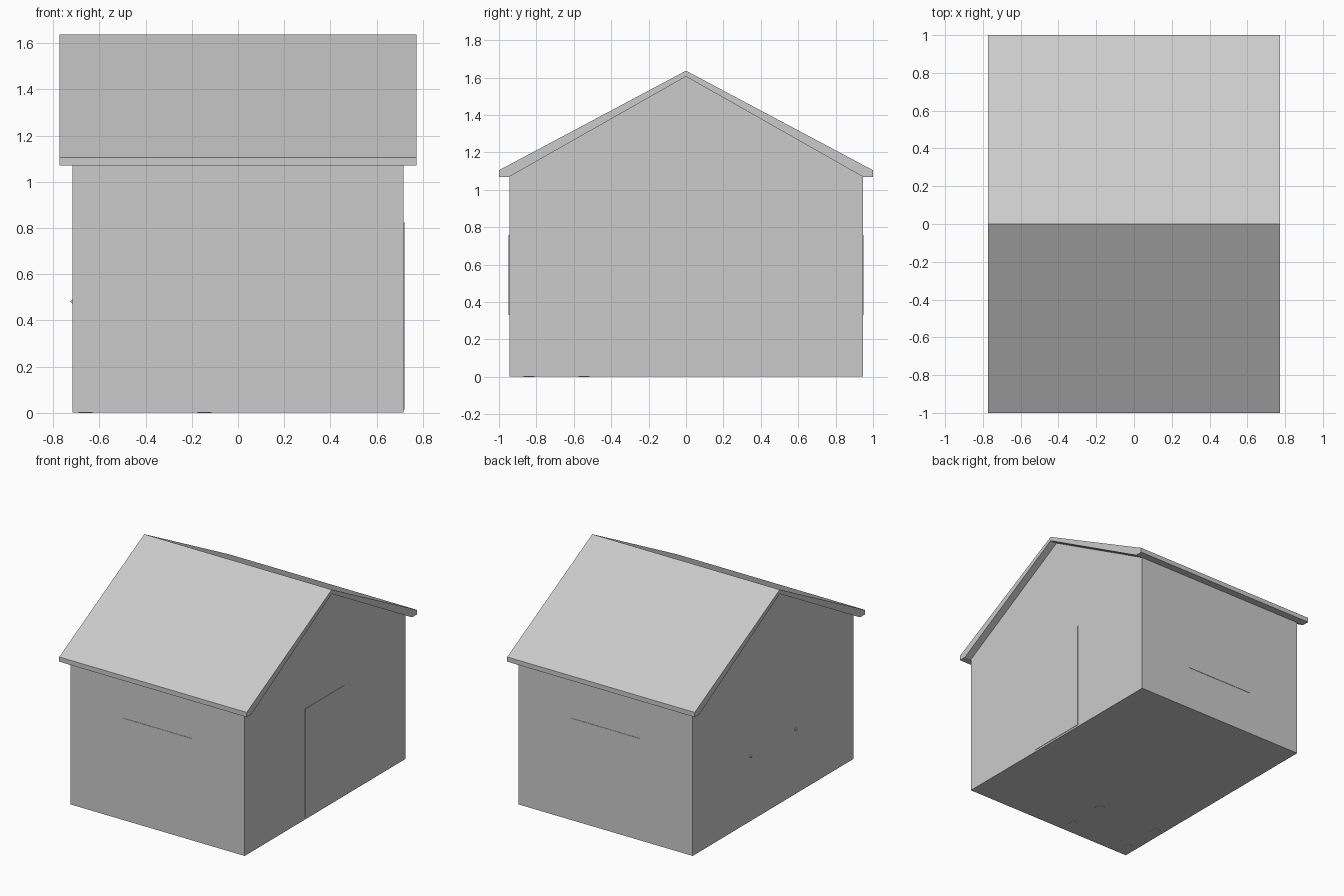
import bpy, bmesh

if "Cube" in bpy.data.objects:
    bpy.data.objects.remove(bpy.data.objects["Cube"])


def extrude_x(name, profile, half):
    """Extrude a (y, z) profile symmetrically along x."""
    bm = bmesh.new()
    face = bm.faces.new([bm.verts.new((-half, y, z)) for y, z in profile])
    res = bmesh.ops.extrude_face_region(bm, geom=[face])
    moved = [v for v in res["geom"] if isinstance(v, bmesh.types.BMVert)]
    bmesh.ops.translate(bm, verts=moved, vec=(2 * half, 0, 0))
    bmesh.ops.recalc_face_normals(bm, faces=bm.faces)
    mesh = bpy.data.meshes.new(name)
    bm.to_mesh(mesh)
    bm.free()
    obj = bpy.data.objects.new(name, mesh)
    bpy.context.collection.objects.link(obj)
    return obj


def box(name, x, y, z):
    """Box from (min, max) ranges on each axis."""
    obj = extrude_x(name, [(y[0], z[0]), (y[1], z[0]), (y[1], z[1]), (y[0], z[1])],
                    (x[1] - x[0]) / 2)
    obj.location.x = (x[0] + x[1]) / 2
    return obj


WX, WY, EAVE, LIFT = 0.717, 0.945, 1.07, 0.003

# Gabled house body
extrude_x("walls", [(-WY, 0.001), (WY, 0.001), (WY, EAVE), (0, 1.606), (-WY, EAVE)], WX)

# Roof shell with flat eave undersides, overhanging the walls
extrude_x("roof", [(-1, EAVE), (-1, 1.105), (0, 1.637), (1, 1.105), (1, EAVE),
                   (WY, EAVE), (0, 1.606), (-WY, EAVE)], 0.772)

# Near-flush window panels on the front and back
for side, label in ((-1, "front"), (1, "back")):
    ys = sorted((side * (WY - 0.02), side * (WY + LIFT)))
    box(label + "_window", (-0.28, 0.28), ys, (0.33, 0.76))

# Near-flush door on the right gable wall
box("door", (WX - 0.02, WX + LIFT), (-0.235, 0.235), (0.015, 0.825))

# Small peg tips on the left wall
for i, y in enumerate((-0.265, 0.265)):
    bpy.ops.mesh.primitive_cube_add(size=0.014, location=(-WX, y, 0.482),
                                    rotation=(0, 0.785, 0))
    bpy.context.object.name = f"wall_peg_{i + 1}"

# Foot tips showing through the floor
for i, x in enumerate((-0.66, -0.145)):
    for j, y in enumerate((-0.84, -0.545)):
        box(f"foot_{i * 2 + j + 1}", (x - 0.03, x + 0.03), (y - 0.03, y + 0.03), (0, 0.01))
